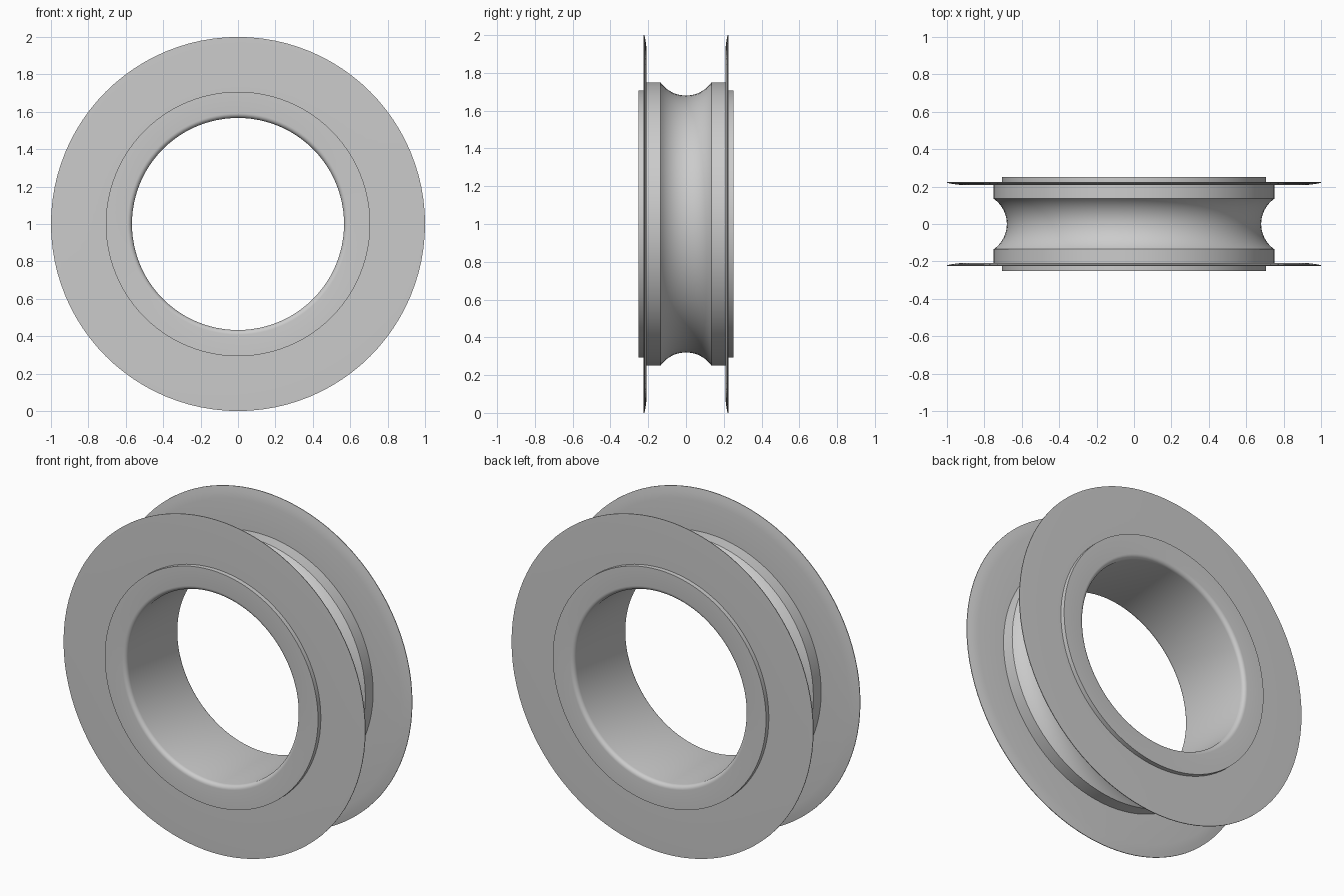
import bpy, bmesh, math

cube = bpy.data.objects.get("Cube")
if cube:
    bpy.data.objects.remove(cube)

SEGMENTS = 96
CENTRE_Z = 1.0

metal = bpy.data.materials.new("grey_metal")
metal.use_nodes = True
grey = (0.6, 0.6, 0.6, 1)
metal.diffuse_color = grey
metal.node_tree.nodes["Principled BSDF"].inputs["Base Color"].default_value = grey


def arc(radius_at, y_at, r, start, end, steps):
    """Points (radius, y) along an arc, angles in degrees."""
    angles = [math.radians(start + (end - start) * i / steps) for i in range(steps + 1)]
    return [(radius_at + r * math.cos(a), y_at + r * math.sin(a)) for a in angles]


def lathe(name, profile):
    """Revolve a closed (radius, y) profile about the y axis."""
    bm = bmesh.new()
    rings = []
    for i in range(SEGMENTS):
        a = 2 * math.pi * i / SEGMENTS
        rings.append([bm.verts.new((r * math.cos(a), y, r * math.sin(a))) for r, y in profile])
    n = len(profile)
    for i, ring in enumerate(rings):
        after = rings[(i + 1) % SEGMENTS]
        for j in range(n):
            k = (j + 1) % n
            bm.faces.new((ring[j], ring[k], after[k], after[j]))
    bmesh.ops.recalc_face_normals(bm, faces=bm.faces)
    mesh = bpy.data.meshes.new(name)
    bm.to_mesh(mesh)
    bm.free()
    mesh.materials.append(metal)
    obj = bpy.data.objects.new(name, mesh)
    obj.location.z = CENTRE_Z
    bpy.context.collection.objects.link(obj)
    bpy.ops.object.select_all(action='DESELECT')
    obj.select_set(True)
    bpy.context.view_layer.objects.active = obj
    bpy.ops.object.shade_smooth_by_angle(angle=math.radians(30))
    return obj


# Hub: rounded bore, end collars, shoulders and the concave running groove
bore, collar, shoulder = 0.567, 0.707, 0.75
half_width, shoulder_y = 0.252, 0.212
fillet = 0.025
groove_r, groove_half = 0.165, 0.135
groove_centre = 0.845
sweep = math.degrees(math.asin(groove_half / groove_r))

half = [(shoulder, shoulder_y), (collar, shoulder_y), (collar, half_width)]
half += arc(bore + fillet, half_width - fillet, fillet, 90, 180, 6)
mirrored = [(r, -y) for r, y in reversed(half)]
groove = arc(groove_centre, 0, groove_r, 180 + sweep, 180 - sweep, 20)
lathe("grooved_hub", half + mirrored + groove)

# Thin side flanges with a tapered rim
flange = [(0.70, 0.209), (0.93, 0.209), (0.97, 0.214), (1.0, 0.220),
          (1.0, 0.224), (0.97, 0.225), (0.70, 0.225)]
for name, side in (("front_flange", -1), ("back_flange", 1)):
    lathe(name, [(r, side * y) for r, y in flange])
